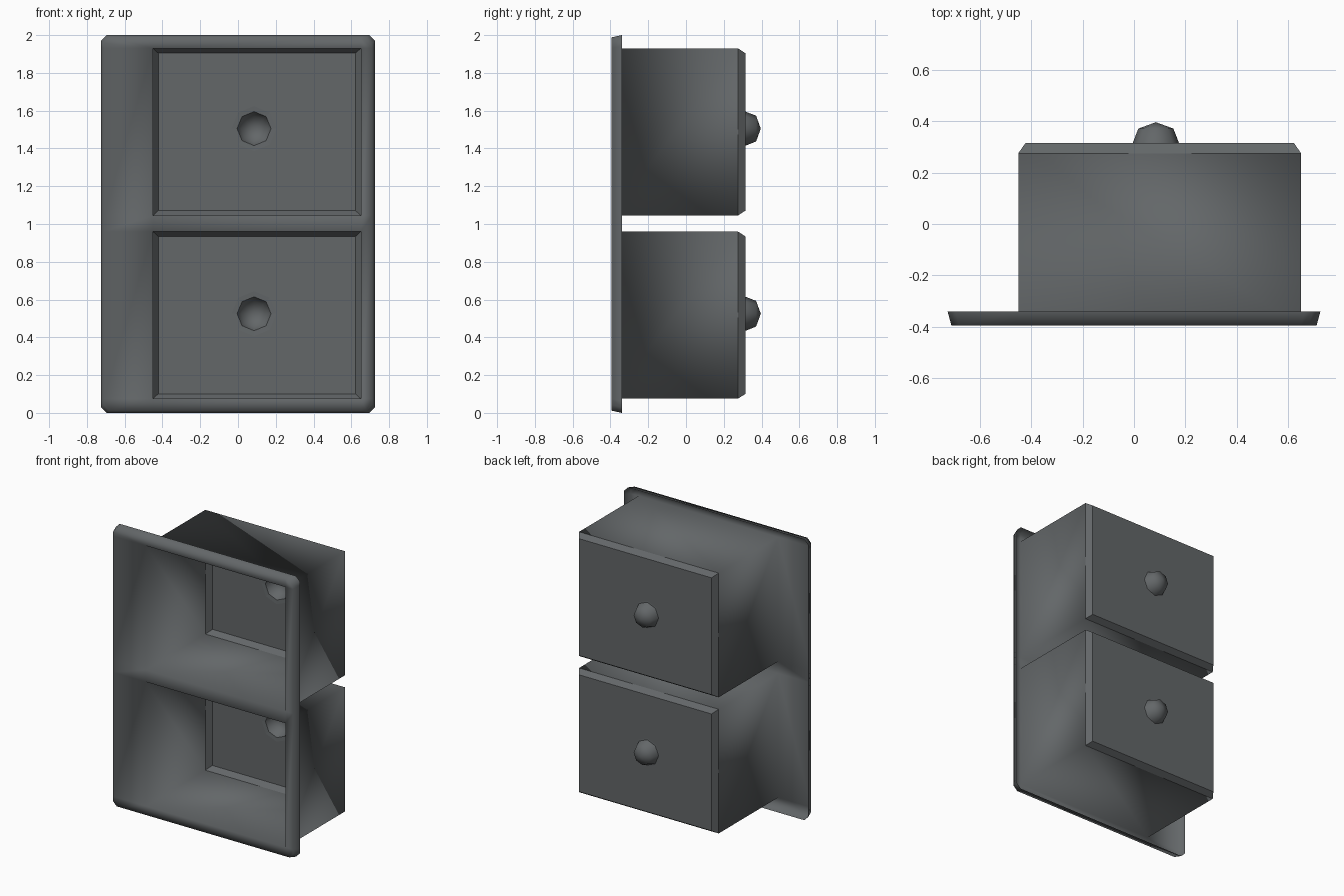
import bpy, bmesh, math
from mathutils import Vector

if "Cube" in bpy.data.objects:
    bpy.data.objects.remove(bpy.data.objects["Cube"])

FRONT, SKIRT, SHOULDER, FLOOR = -0.395, -0.34, 0.275, 0.315
DRAINS = [(0.085, 0.525), (0.085, 1.505)]

steel = bpy.data.materials.new("dark grey steel")
steel.diffuse_color = (0.125, 0.135, 0.14, 1)
steel.use_nodes = True
steel.node_tree.nodes["Principled BSDF"].inputs["Base Color"].default_value = steel.diffuse_color


def finish(bm, name):
    me = bpy.data.meshes.new(name)
    bm.to_mesh(me)
    bm.free()
    me.materials.append(steel)
    ob = bpy.data.objects.new(name, me)
    bpy.context.collection.objects.link(ob)
    return ob


def extrude_loop(bm, edges):
    """Extrude an open edge loop; return new verts, edges and faces."""
    g = bmesh.ops.extrude_edge_only(bm, edges=edges)["geom"]
    pick = lambda t: [e for e in g if isinstance(e, t)]
    return pick(bmesh.types.BMVert), pick(bmesh.types.BMEdge), pick(bmesh.types.BMFace)


# Front flange: a grid of panels with two openings left out
bm = bmesh.new()
xs = [-0.71, -0.45, 0.65, 0.71]
zs = [0.012, 0.075, 0.96, 1.045, 1.93, 1.988]
grid = [[bm.verts.new((x, FRONT, z)) for x in xs] for z in zs]
for j in range(5):
    for i in range(3):
        if i == 1 and j in (1, 3):
            continue
        bm.faces.new((grid[j][i], grid[j][i + 1], grid[j + 1][i + 1], grid[j + 1][i]))
corners = [grid[j][i] for j in (0, 5) for i in (0, 3)]
bmesh.ops.bevel(bm, geom=corners, offset=0.03, segments=1, affect='VERTICES')

# Sort the open edges into the outer rim and the two basin openings
rim, openings = [], [[], []]
for e in bm.edges:
    if e.is_boundary:
        m = (e.verts[0].co + e.verts[1].co) / 2
        if -0.46 < m.x < 0.66 and 0.07 < m.z < 1.94:
            openings[m.z > 1].append(e)
        else:
            rim.append(e)

# Flared skirt around the rim, open at the back
verts, _, faces = extrude_loop(bm, rim)
for v in verts:
    v.co = Vector((v.co.x * 0.725 / 0.71, SKIRT, 1 + (v.co.z - 1) / 0.988))
smooth_faces = list(bm.faces)

# Two basins: walls, chamfer, floor with a drain hole
for loop, (dx, dz) in zip(openings, DRAINS):
    verts, edges, walls = extrude_loop(bm, loop)
    for v in verts:
        v.co.y = SHOULDER
    smooth_faces += walls
    verts, edges, _ = extrude_loop(bm, edges)
    mid = sum((v.co for v in verts), Vector()) / len(verts)
    for v in verts:
        v.co.x -= math.copysign(0.028, v.co.x - mid.x)
        v.co.z -= math.copysign(0.026, v.co.z - mid.z)
        v.co.y = FLOOR
    ring = [bm.verts.new((dx + 0.1 * math.cos(k * math.pi / 4), FLOOR,
                          dz + 0.1 * math.sin(k * math.pi / 4))) for k in range(8)]
    hole = [bm.edges.new((ring[k], ring[(k + 1) % 8])) for k in range(8)]
    bmesh.ops.triangle_fill(bm, edges=edges + hole, use_beauty=True, normal=(0, -1, 0))
bmesh.ops.recalc_face_normals(bm, faces=bm.faces)
bm.normal_update()
if max(bm.faces, key=lambda f: -f.calc_center_median().y).normal.y > 0 or \
        sum(f.normal.y * f.calc_area() for f in bm.faces) > 0:
    bmesh.ops.reverse_faces(bm, faces=bm.faces)
for f in smooth_faces:
    f.smooth = True
finish(bm, "double_basin")

# Octagonal drain cups seated in the floor holes
profile = [(0.119, 0.3135), (0.09, 0.3155), (0.068, 0.371)]
for n, (dx, dz) in enumerate(DRAINS):
    bm = bmesh.new()
    rows = [[bm.verts.new((dx + r * math.cos(k * math.pi / 4), y,
                           dz + r * math.sin(k * math.pi / 4))) for k in range(8)]
            for r, y in profile]
    tip = bm.verts.new((dx, 0.396, dz))
    for k in range(8):
        q = (k + 1) % 8
        for a, b in zip(rows, rows[1:]):
            bm.faces.new((a[k], a[q], b[q], b[k])).smooth = a is not rows[0]
        bm.faces.new((rows[-1][k], rows[-1][q], tip)).smooth = True
    bm.normal_update()
    if sum(f.normal.y for f in bm.faces) > 0:
        bmesh.ops.reverse_faces(bm, faces=bm.faces)
    finish(bm, ("lower_drain", "upper_drain")[n])
